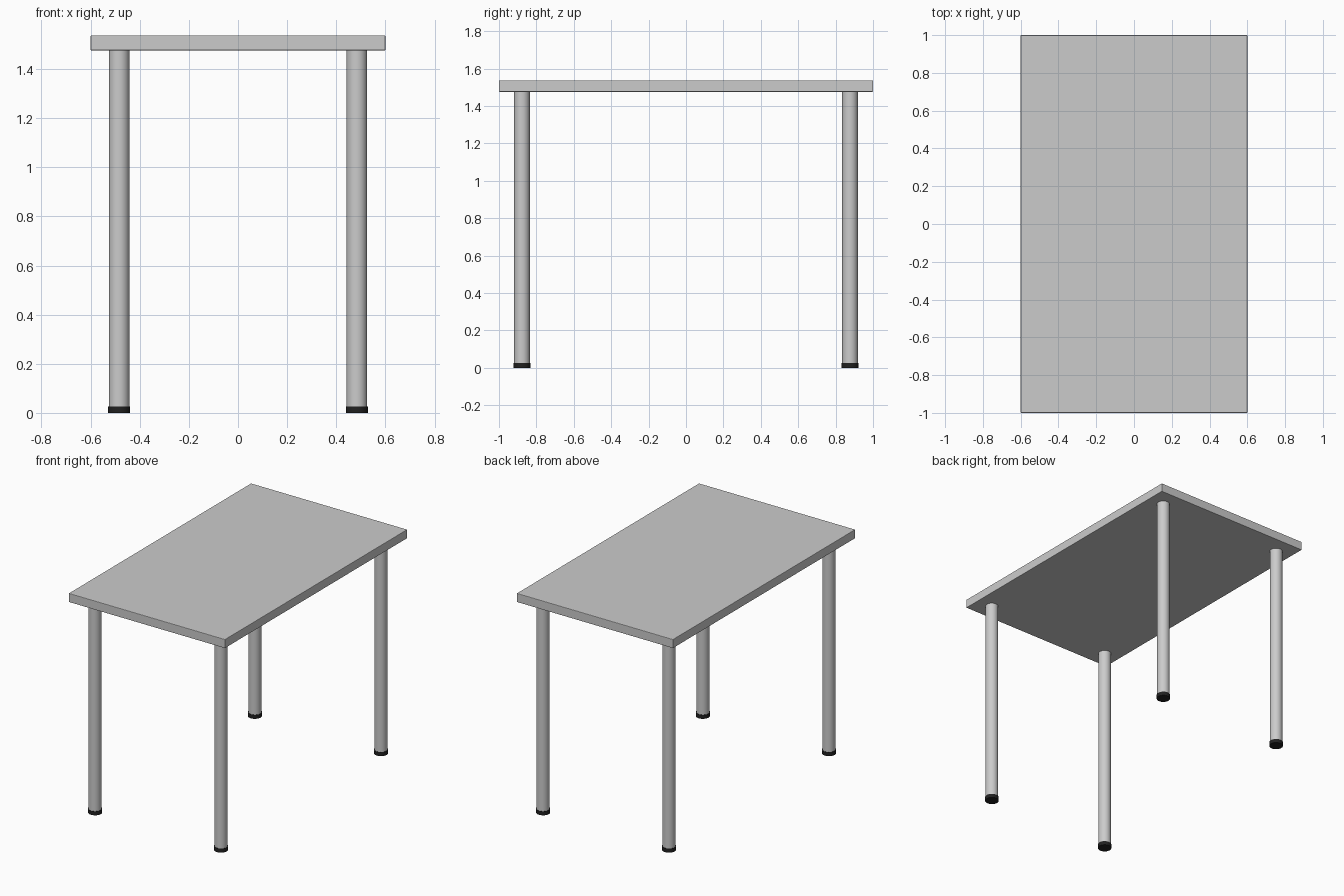
import bpy

if "Cube" in bpy.data.objects:
    bpy.data.objects.remove(bpy.data.objects["Cube"])

LEG_X, LEG_Y = 0.484, 0.877
FOOT_TOP, TOP_BOTTOM, TOP_TOP = 0.027, 1.476, 1.537

black = bpy.data.materials.new("black_rubber")
black.diffuse_color = (0.015, 0.015, 0.015, 1)
black.use_nodes = True
black.node_tree.nodes["Principled BSDF"].inputs["Base Color"].default_value = black.diffuse_color


def cylinder(name, x, y, z0, z1, radius):
    bpy.ops.mesh.primitive_cylinder_add(vertices=32, radius=radius, depth=z1 - z0,
                                        location=(x, y, (z0 + z1) / 2))
    ob = bpy.context.object
    ob.name = name
    bpy.ops.object.shade_smooth_by_angle()
    return ob


# Tabletop slab with slightly eased edges
bpy.ops.mesh.primitive_cube_add(size=1, location=(0, 0, (TOP_BOTTOM + TOP_TOP) / 2))
top = bpy.context.object
top.name = "tabletop"
top.scale = (1.2, 2.0, TOP_TOP - TOP_BOTTOM)
bpy.ops.object.transform_apply(location=False, rotation=False, scale=True)
bevel = top.modifiers.new("eased_edges", 'BEVEL')
bevel.width = 0.003
bevel.segments = 2

# Four round legs, each on a slightly wider black foot cap
for side, sx in (("left", -1), ("right", 1)):
    for end, sy in (("front", -1), ("back", 1)):
        x, y = sx * LEG_X, sy * LEG_Y
        cylinder(f"{end}_{side}_leg", x, y, FOOT_TOP, TOP_BOTTOM, 0.042)
        foot = cylinder(f"{end}_{side}_foot", x, y, 0, FOOT_TOP, 0.0445)
        foot.data.materials.append(black)
